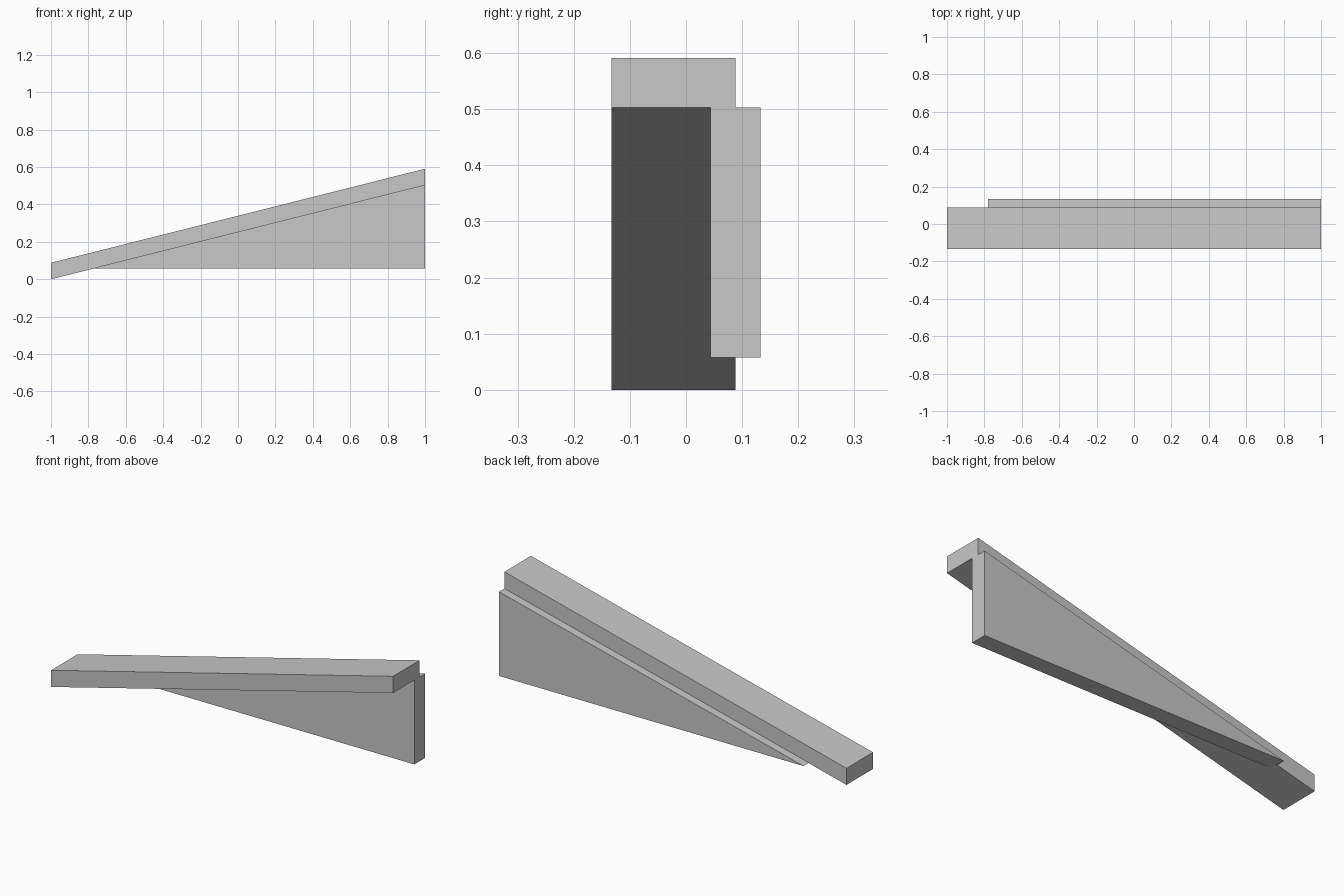
import bpy
import bmesh

cube = bpy.data.objects.get("Cube")
if cube:
    bpy.data.objects.remove(cube, do_unlink=True)

# Plain grey finish
grey = bpy.data.materials.new("light_grey")
grey.use_nodes = True
colour = (0.58, 0.58, 0.58, 1)
grey.diffuse_color = colour
grey.node_tree.nodes["Principled BSDF"].inputs["Base Color"].default_value = colour


def extrude_profile(name, profile, y_front, y_back):
    """Extrude an x-z outline from y_front to y_back."""
    bm = bmesh.new()
    face = bm.faces.new([bm.verts.new((x, y_front, z)) for x, z in profile])
    result = bmesh.ops.extrude_face_region(bm, geom=[face])
    moved = [v for v in result["geom"] if isinstance(v, bmesh.types.BMVert)]
    bmesh.ops.translate(bm, verts=moved, vec=(0, y_back - y_front, 0))
    bmesh.ops.recalc_face_normals(bm, faces=bm.faces)
    mesh = bpy.data.meshes.new(name)
    bm.to_mesh(mesh)
    bm.free()
    mesh.materials.append(grey)
    obj = bpy.data.objects.new(name, mesh)
    bpy.context.collection.objects.link(obj)
    return obj


# Sloping plank with upright ends
extrude_profile("sloping_plank",
                [(-1, 0), (1, 0.503), (1, 0.591), (-1, 0.088)], -0.133, 0.088)

# Triangular web under the plank, standing proud of its back edge
extrude_profile("support_web",
                [(-0.78, 0.058), (1, 0.058), (1, 0.503)], 0.044, 0.133)
